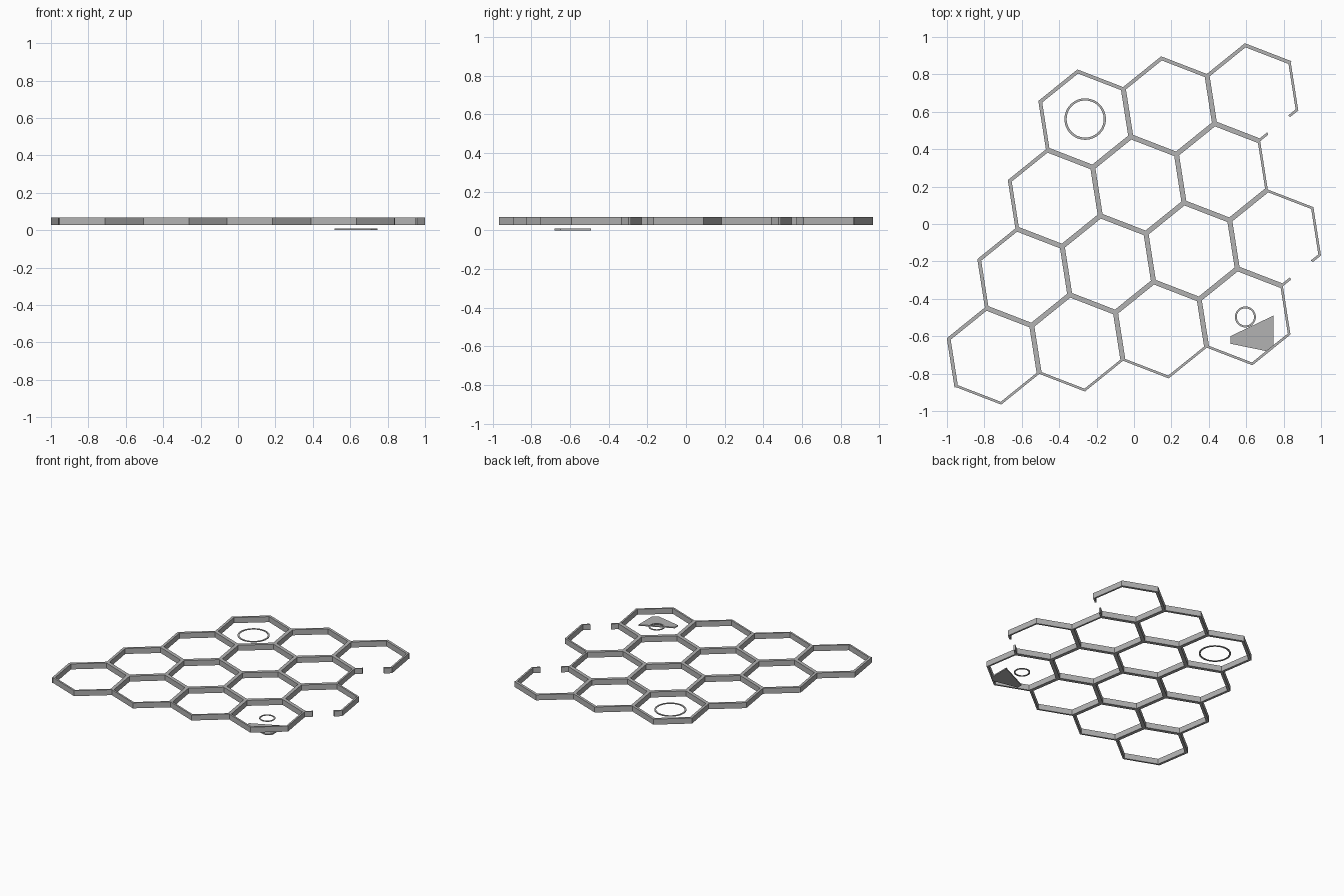
import bpy, bmesh, math
from mathutils import Vector

old = bpy.data.objects.get("Cube")
if old:
    bpy.data.objects.remove(old)

grey = bpy.data.materials.new("plain_grey")
grey.use_nodes = True
COLOUR = (0.45, 0.45, 0.45, 1)
grey.diffuse_color = COLOUR
grey.node_tree.nodes["Principled BSDF"].inputs["Base Color"].default_value = COLOUR

R = 0.2616                  # cell radius
TILT = math.radians(8.9)    # turn of the whole lattice
HALF_WALL = 0.0133
RIM = 0.006                 # extra thickness of the left and back borders
BOTTOM, TOP = 0.027, 0.069


def polar(radius, angle):
    return Vector((math.cos(angle), math.sin(angle))) * radius


def direction(k):
    return TILT + math.radians(60 * k)


def slab(name, quads, z0, z1):
    """Join flat polygons and raise them into one solid."""
    bm = bmesh.new()
    for quad in quads:
        bm.faces.new([bm.verts.new((p.x, p.y, z0)) for p in quad])
    bmesh.ops.remove_doubles(bm, verts=bm.verts[:], dist=0.0003)
    raised = bmesh.ops.extrude_face_region(bm, geom=bm.faces[:])["geom"]
    top = [v for v in raised if isinstance(v, bmesh.types.BMVert)]
    bmesh.ops.translate(bm, verts=top, vec=(0, 0, z1 - z0))
    bmesh.ops.recalc_face_normals(bm, faces=bm.faces[:])
    mesh = bpy.data.meshes.new(name)
    bm.to_mesh(mesh)
    bm.free()
    mesh.materials.append(grey)
    obj = bpy.data.objects.new(name, mesh)
    bpy.context.collection.objects.link(obj)
    return obj


# Cell centres, row by row from the back
step_right = polar(R * math.sqrt(3), direction(0))
step_front = polar(R * math.sqrt(3), direction(4))
origin = Vector((-0.261, 0.561))
cells = {(r, i): origin + step_front * r + step_right * i
         for r, count in enumerate((3, 3, 4, 4)) for i in range(count)}
NEIGHBOURS = ((0, 1), (-1, 0), (-1, -1), (0, -1), (1, 0), (1, 1))
OPEN_EDGES = {(0, 2, 5), (2, 3, 5)}     # walls with a gap in the middle


def outer_point(corner):
    """Move a border corner away from the cells that meet there."""
    push = Vector((0, 0))
    for centre in cells.values():
        if (centre - corner).length < R * 1.05:
            push -= (centre - corner).normalized()
    return corner + push * RIM / math.cos(math.pi / 6)


# Honeycomb walls: a mitred band inside each cell plus the outer rim
walls = []
inner = R - HALF_WALL / math.cos(math.pi / 6)
for (r, i), centre in cells.items():
    for k, (dr, di) in enumerate(NEIGHBOURS):
        a0, a1 = direction(k - 0.5), direction(k + 0.5)
        p, q = centre + polar(R, a0), centre + polar(R, a1)
        s, t = centre + polar(inner, a0), centre + polar(inner, a1)
        if (r, i, k) in OPEN_EDGES:
            f = 0.21
            walls.append([p, p.lerp(q, f), s.lerp(t, f), s])
            walls.append([q.lerp(p, f), q, t, t.lerp(s, f)])
            continue
        walls.append([p, q, t, s])
        border = (r + dr, i + di) not in cells
        if border and (k in (2, 3) or (k == 1 and r == 0)):
            walls.append([p, outer_point(p), outer_point(q), q])
slab("honeycomb_walls", walls, BOTTOM, TOP)


# Flat rings in two corner cells
def ring(name, centre, outer, width, sides=48):
    quads = []
    for n in range(sides):
        a, b = (math.tau * m / sides for m in (n, n + 1))
        quads.append([centre + polar(rad, ang) for rad, ang in
                      ((outer, a), (outer, b), (outer - width, b), (outer - width, a))])
    slab(name, quads, BOTTOM, BOTTOM + 0.005)


ring("large_ring", cells[0, 0], 0.111, 0.012)
ring("small_ring", cells[3, 3] + Vector((0.003, 0)), 0.056, 0.01)

# Plain tapered foot plate below the front corner
foot = [(0.515, -0.60), (0.515, -0.64), (0.71, -0.68), (0.745, -0.65), (0.745, -0.49)]
slab("foot_plate", [[Vector(p) for p in foot]], 0, 0.009)
